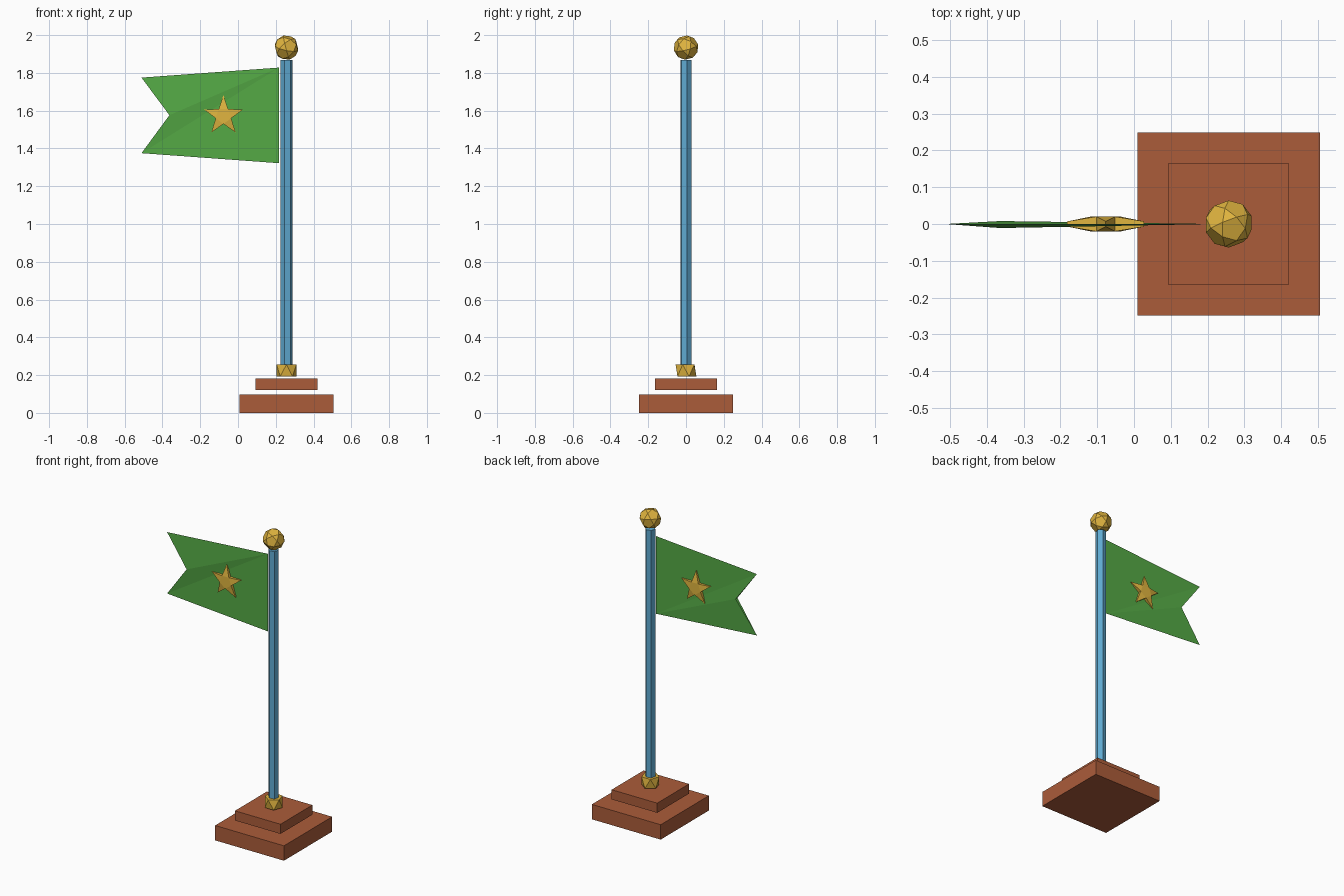
import bpy, bmesh, math
from mathutils import Vector, Matrix

if "Cube" in bpy.data.objects:
    bpy.data.objects.remove(bpy.data.objects["Cube"])

PX = 0.257  # pole axis


def material(name, rgb):
    m = bpy.data.materials.new(name)
    m.diffuse_color = (*rgb, 1)
    m.use_nodes = True
    m.node_tree.nodes["Principled BSDF"].inputs["Base Color"].default_value = m.diffuse_color
    return m


GREEN = material("green", (0.09, 0.40, 0.06))
GOLD = material("gold", (0.75, 0.46, 0.05))
BROWN = material("brown", (0.41, 0.107, 0.042))
BLUE = material("blue", (0.115, 0.40, 0.64))


def finish(name, bm, mat):
    bmesh.ops.recalc_face_normals(bm, faces=bm.faces)
    me = bpy.data.meshes.new(name)
    bm.to_mesh(me)
    bm.free()
    me.materials.append(mat)
    ob = bpy.data.objects.new(name, me)
    bpy.context.collection.objects.link(ob)
    return ob


def from_faces(name, verts, faces, mat):
    bm = bmesh.new()
    vs = [bm.verts.new(v) for v in verts]
    for f in faces:
        bm.faces.new([vs[i] for i in f])
    return finish(name, bm, mat)


def slab(name, half, z0, z1):
    bm = bmesh.new()
    bmesh.ops.create_cube(bm, size=1)
    bmesh.ops.scale(bm, vec=(2 * half, 2 * half, z1 - z0), verts=bm.verts)
    bmesh.ops.translate(bm, vec=(PX, 0, (z0 + z1) / 2), verts=bm.verts)
    return finish(name, bm, BROWN)


def hull(name, points, mat):
    bm = bmesh.new()
    for p in points:
        bm.verts.new(p)
    bmesh.ops.convex_hull(bm, input=bm.verts)
    bmesh.ops.dissolve_limit(bm, angle_limit=0.02, verts=bm.verts, edges=bm.edges)
    return finish(name, bm, mat)


def ring(n, r, z, turn):
    return [(PX + r * math.cos(turn + math.tau * i / n),
             r * math.sin(turn + math.tau * i / n), z) for i in range(n)]


# Stepped base
slab("base_lower_step", 0.248, 0.0, 0.097)
slab("base_upper_step", 0.164, 0.12, 0.183)

# Faceted collar and six-sided pole
hull("pole_collar", ring(5, 0.055, 0.193, 0.3) + ring(5, 0.055, 0.256, 0.3 + math.pi / 5), GOLD)
hull("pole", ring(6, 0.032, 0.255, 0.2) + ring(6, 0.032, 1.868, 0.2), BLUE)

# Faceted ball: pentagons and triangles through the edge midpoints of an icosahedron
ico = bmesh.new()
bmesh.ops.create_icosphere(ico, subdivisions=1, radius=1)
tilt = Matrix.Rotation(0.25, 3, "X") @ Matrix.Rotation(0.2, 3, "Y")
mids = [tilt @ (e.verts[0].co + e.verts[1].co).normalized() * 0.066 for e in ico.edges]
ico.free()
hull("finial_ball", [m + Vector((PX, 0, 1.934)) for m in mids], GOLD)

# Swallowtail flag, thickest at the notch
flag = [(0.217, 0, 1.828), (0.217, 0, 1.322), (-0.511, 0, 1.375), (-0.511, 0, 1.775),
        (-0.363, -0.011, 1.576), (-0.363, 0.008, 1.576)]
from_faces("flag", flag, [(0, 3, 4), (0, 4, 2), (0, 2, 1),
                          (1, 5, 2), (1, 3, 5), (1, 0, 3),
                          (3, 5, 4), (2, 4, 5)], GREEN)

# Star through the flag: thick centre, thin tips
star = []
for side in (-1, 1):
    for i in range(10):
        r, t = (0.043, 0.02) if i % 2 else (0.11, 0.007)
        a = math.pi / 2 + math.pi * i / 5
        star.append((-0.077 + r * math.cos(a), side * t, 1.573 + r * math.sin(a)))
faces = [(i, (i + 1) % 10, 10 + (i + 1) % 10, 10 + i) for i in range(10)]
for o in (0, 10):
    faces.append([o + i for i in range(1, 10, 2)])
    faces += [(o + (i - 1) % 10, o + i, o + i + 1) for i in range(0, 10, 2)]
from_faces("flag_star", star, faces, GOLD)
